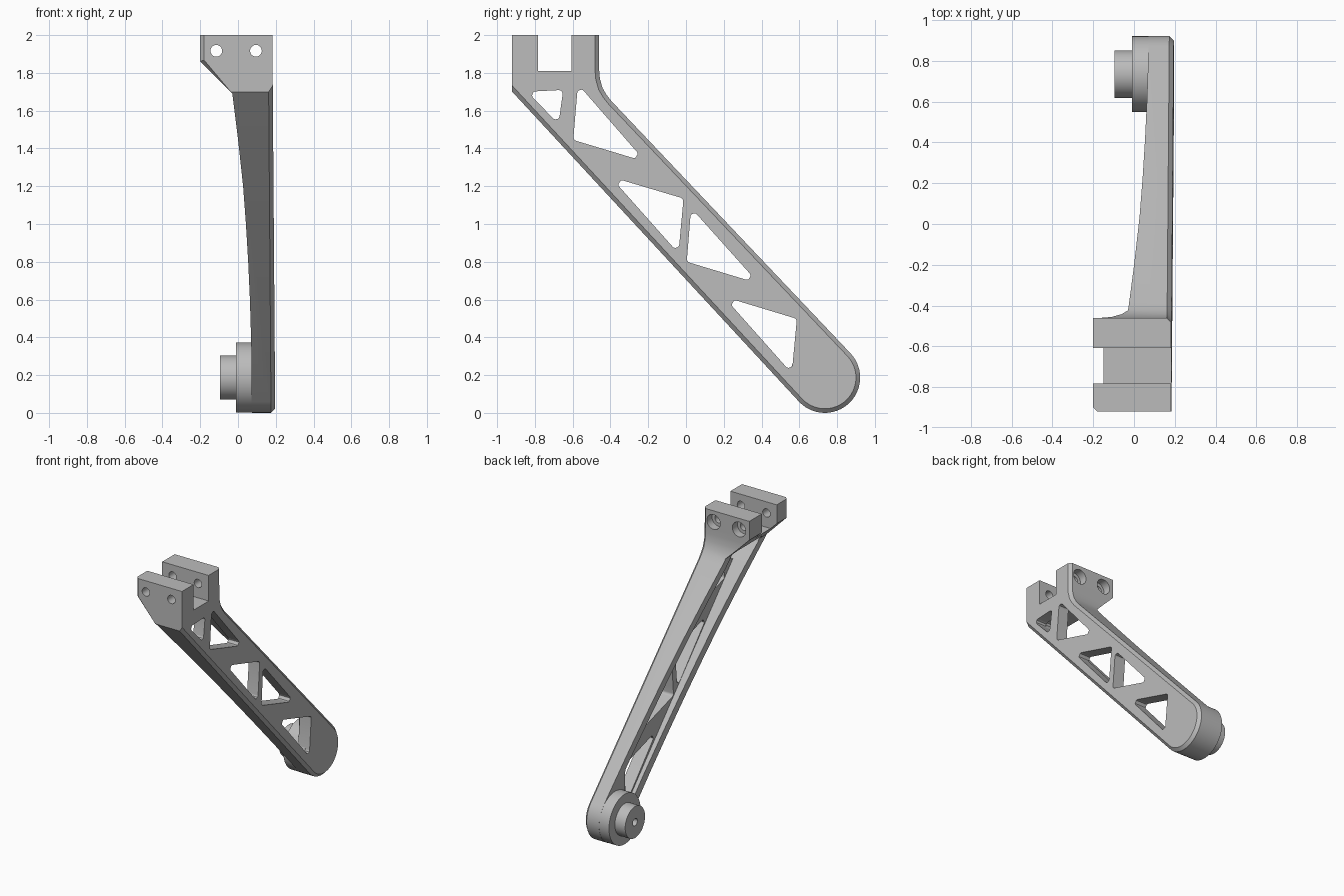
import bpy, bmesh, math
from mathutils import Vector, Matrix

cube = bpy.data.objects.get("Cube")
if cube:
    bpy.data.objects.remove(cube, do_unlink=True)

grey = bpy.data.materials.new("machined_grey")
grey.use_nodes = True
colour = (0.5, 0.5, 0.5, 1)
grey.diffuse_color = colour
grey.node_tree.nodes["Principled BSDF"].inputs["Base Color"].default_value = colour


def finish(bm, name):
    bmesh.ops.recalc_face_normals(bm, faces=bm.faces)
    mesh = bpy.data.meshes.new(name)
    bm.to_mesh(mesh)
    bm.free()
    mesh.materials.append(grey)
    ob = bpy.data.objects.new(name, mesh)
    bpy.context.collection.objects.link(ob)
    return ob


def prism(points, axis, low, high):
    """Extrude a 2D outline: (y, z) along X, or (x, z) along Y."""
    bm = bmesh.new()
    place = (lambda p, d: (d, *p)) if axis == "X" else (lambda p, d: (p[0], d, p[1]))
    base = bm.faces.new([bm.verts.new(place(p, low)) for p in points])
    out = bmesh.ops.extrude_face_region(bm, geom=[base])
    for v in out["geom"]:
        if isinstance(v, bmesh.types.BMVert):
            v.co["XYZ".index(axis)] = high
    return bm


def chamfer(bm, test, size):
    edges = [e for e in bm.edges if test(e.verts[0].co, e.verts[1].co)]
    bmesh.ops.bevel(bm, geom=edges, offset=size, segments=1, affect="EDGES")


def boolean(ob, cutter, operation="DIFFERENCE"):
    mod = ob.modifiers.new("cut", "BOOLEAN")
    mod.object, mod.operation, mod.solver = cutter, operation, "EXACT"
    bpy.context.view_layer.objects.active = ob
    bpy.ops.object.modifier_apply(modifier=mod.name)
    bpy.data.objects.remove(cutter, do_unlink=True)


def rounded(points, radius, steps=5):
    """Round the corners of a 2D outline."""
    result = []
    for i, p in enumerate(points):
        p = Vector(p)
        a = (Vector(points[i - 1]) - p).normalized()
        b = (Vector(points[(i + 1) % len(points)]) - p).normalized()
        half = a.angle(b) / 2
        reach = min(radius / math.tan(half), 0.09)
        r = reach * math.tan(half)
        centre = p + (a + b).normalized() * r / math.sin(half)
        start, end = p + a * reach - centre, p + b * reach - centre
        for k in range(steps + 1):
            result.append(tuple(centre + start.lerp(end, k / steps).normalized() * r))
    return result


def cylinder(radius, centre, depth):
    bm = bmesh.new()
    matrix = Matrix.Translation(centre) @ Matrix.Rotation(math.pi / 2, 4, "X")
    bmesh.ops.create_cone(bm, cap_ends=True, segments=32, radius1=radius,
                          radius2=radius, depth=depth, matrix=matrix)
    return finish(bm, "hole_cutter")


# Side outline: forked top, sloping arm and round lower end
HUB_Y, HUB_Z, HUB_R = 0.735, 0.187, 0.187
outline = [(-0.92, 2), (-0.92, 1.7)]
for i in range(25):
    a = math.radians(223 + 180.5 * i / 24)
    outline.append((HUB_Y + HUB_R * math.cos(a), HUB_Z + HUB_R * math.sin(a)))
outline += [(-0.394, 1.65), (-0.42, 1.683), (-0.442, 1.72), (-0.456, 1.77),
            (-0.46, 1.82), (-0.46, 2), (-0.607, 2), (-0.607, 1.81),
            (-0.783, 1.81), (-0.783, 2)]
bm = prism(outline, "X", -0.4, 0.19)


def outer_rim(a, b):
    on_face = min(a.x, b.x) > 0.18
    front = max(a.y, b.y) < -0.91
    fork = max(a.y, b.y) < -0.6 and min(a.z, b.z) > 1.8
    top = min(a.z, b.z) > 1.99
    return on_face and not (front or fork or top)


chamfer(bm, outer_rim, 0.022)
for v in bm.verts:
    if v.co.x > 0:
        v.co.x += 0.007 - 0.0075 * v.co.z
arm = finish(bm, "bracket_arm")

# Front outline: wide head tapering into a gently curved inner side
inner = [(-0.2, 2), (-0.2, 1.86), (-0.03, 1.69), (0.0, 1.45), (0.027, 1.2),
         (0.042, 1.0), (0.054, 0.8), (0.063, 0.6), (0.07, 0.37), (0.074, -0.1)]
bm = prism([(0.4, -0.1), (0.4, 2.1), (-0.2, 2.1)] + inner[1:], "Y", -0.92, 1.1)
chamfer(bm, lambda a, b: max(a.y, b.y) < -0.91 and max(a.x, b.x) < 0
        and min(a.z, b.z) > 1.6, 0.02)
boolean(arm, finish(bm, "taper_cutter"), "INTERSECT")

# Recess between the two flanges on the inner side
recess = [(-0.85, 1.72), (0.62, 0.13), (0.62, 0.49), (-0.44, 1.61), (-0.52, 1.72)]
bm = prism(rounded(recess, 0.02), "X", -0.6, 0.1)
boolean(arm, finish(bm, "recess_cutter"))

# Triangular lightening holes
triangles = [
    [(-0.84, 1.70), (-0.65, 1.71), (-0.675, 1.53)],
    [(-0.572, 1.74), (-0.597, 1.445), (-0.215, 1.33)],
    [(-0.40, 1.25), (-0.013, 1.135), (-0.04, 0.845)],
    [(0.027, 1.085), (0.004, 0.80), (0.385, 0.685)],
    [(0.20, 0.615), (0.587, 0.498), (0.56, 0.21)],
]
for tri in triangles:
    boolean(arm, finish(prism(rounded(tri, 0.02), "X", -0.6, 0.6), "truss_cutter"))

# Bolt holes through both lugs, counterbored at the back
for x in (-0.115, 0.095):
    boolean(arm, cylinder(0.031, (x, -0.7, 1.917), 1))
    boolean(arm, cylinder(0.055, (x, -0.41, 1.917), 0.22))

# Hub with stepped boss and blind bore, turned around the X axis
bm = bmesh.new()
profile = [(0, 0.16), (0.186, 0.16), (0.186, -0.01), (0.117, -0.01),
           (0.117, -0.095), (0.027, -0.095), (0.027, 0.03), (0, 0.03)]
verts = [bm.verts.new((x, HUB_Y + r, HUB_Z)) for r, x in profile]
edges = [bm.edges.new(pair) for pair in zip(verts, verts[1:])]
bmesh.ops.spin(bm, geom=verts + edges, cent=(0, HUB_Y, HUB_Z), axis=(1, 0, 0),
               angle=math.tau, steps=64)
bmesh.ops.remove_doubles(bm, verts=bm.verts, dist=0.0005)
hub = finish(bm, "pivot_hub")

for ob in (arm, hub):
    bpy.ops.object.select_all(action="DESELECT")
    ob.select_set(True)
    bpy.context.view_layer.objects.active = ob
    bpy.ops.object.shade_smooth_by_angle(angle=math.radians(25))
